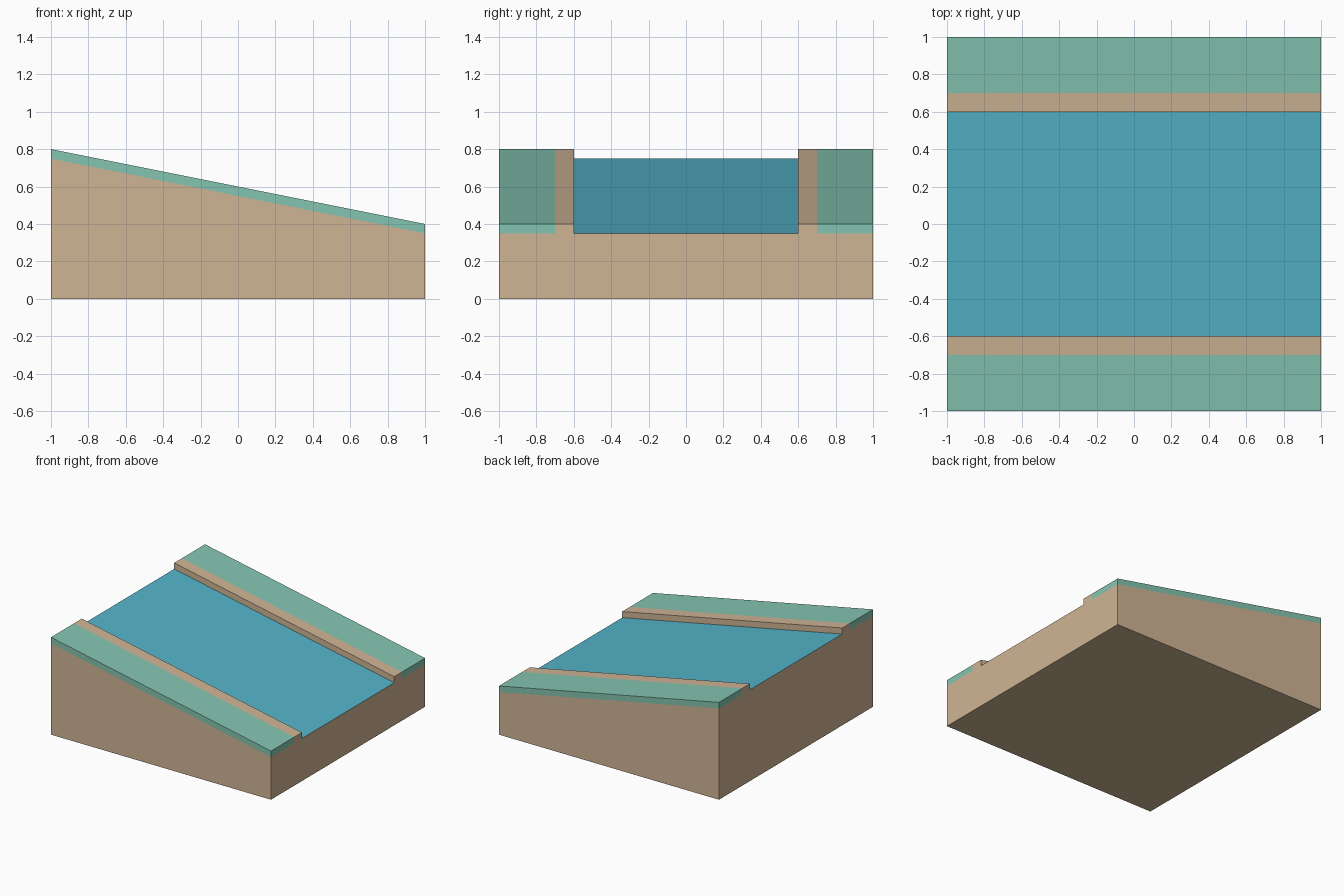
import bpy, bmesh

if "Cube" in bpy.data.objects:
    bpy.data.objects.remove(bpy.data.objects["Cube"])


def material(name, rgb):
    """Flat colour from 0-255 sRGB values, stored as linear."""
    m = bpy.data.materials.new(name)
    m.diffuse_color = [((c / 255 + 0.055) / 1.055) ** 2.4 for c in rgb] + [1]
    m.use_nodes = True
    m.node_tree.nodes["Principled BSDF"].inputs["Base Color"].default_value = m.diffuse_color
    return m


sand = material("sand", (207, 181, 149))
grass = material("grass", (132, 197, 177))
water = material("water", (84, 179, 201))

# Sloping river section: cells across y, in a deep lower and a thin upper layer
Y = [-1, -0.7, -0.6, 0.6, 0.7, 1]
DEPTH = 0.05


def height(x, level):
    top = 0.6 - 0.2 * x
    return (0, top - DEPTH, top)[level]


cells = {(i, 0): "ground" for i in range(5)}
cells.update({(0, 1): "grass_banks", (4, 1): "grass_banks",
              (1, 1): "ground", (3, 1): "ground"})
parts = {"ground": (sand, []), "grass_banks": (grass, []), "water": (water, [])}

for (i, k), part in cells.items():
    faces = parts[part][1]
    corners = [(Y[i], k), (Y[i + 1], k), (Y[i + 1], k + 1), (Y[i], k + 1)]
    # Downhill and uphill ends
    faces.append([(1, y, l) for y, l in corners])
    faces.append([(-1, y, l) for y, l in reversed(corners)])
    # Outer long faces only; the channel floor becomes the water
    for n, (di, dk) in enumerate([(0, -1), (1, 0), (0, 1), (-1, 0)]):
        if (i + di, k + dk) in cells:
            continue
        a, b = corners[n], corners[(n + 1) % 4]
        target = parts["water"][1] if (i, k, n) == (2, 0, 2) else faces
        target.append([(1, *a), (-1, *a), (-1, *b), (1, *b)])

for name, (mat, faces) in parts.items():
    bm = bmesh.new()
    for f in faces:
        bm.faces.new([bm.verts.new((x, y, height(x, l))) for x, y, l in f])
    bmesh.ops.remove_doubles(bm, verts=bm.verts, dist=1e-5)
    mesh = bpy.data.meshes.new(name)
    bm.to_mesh(mesh)
    bm.free()
    mesh.materials.append(mat)
    bpy.context.collection.objects.link(bpy.data.objects.new(name, mesh))
